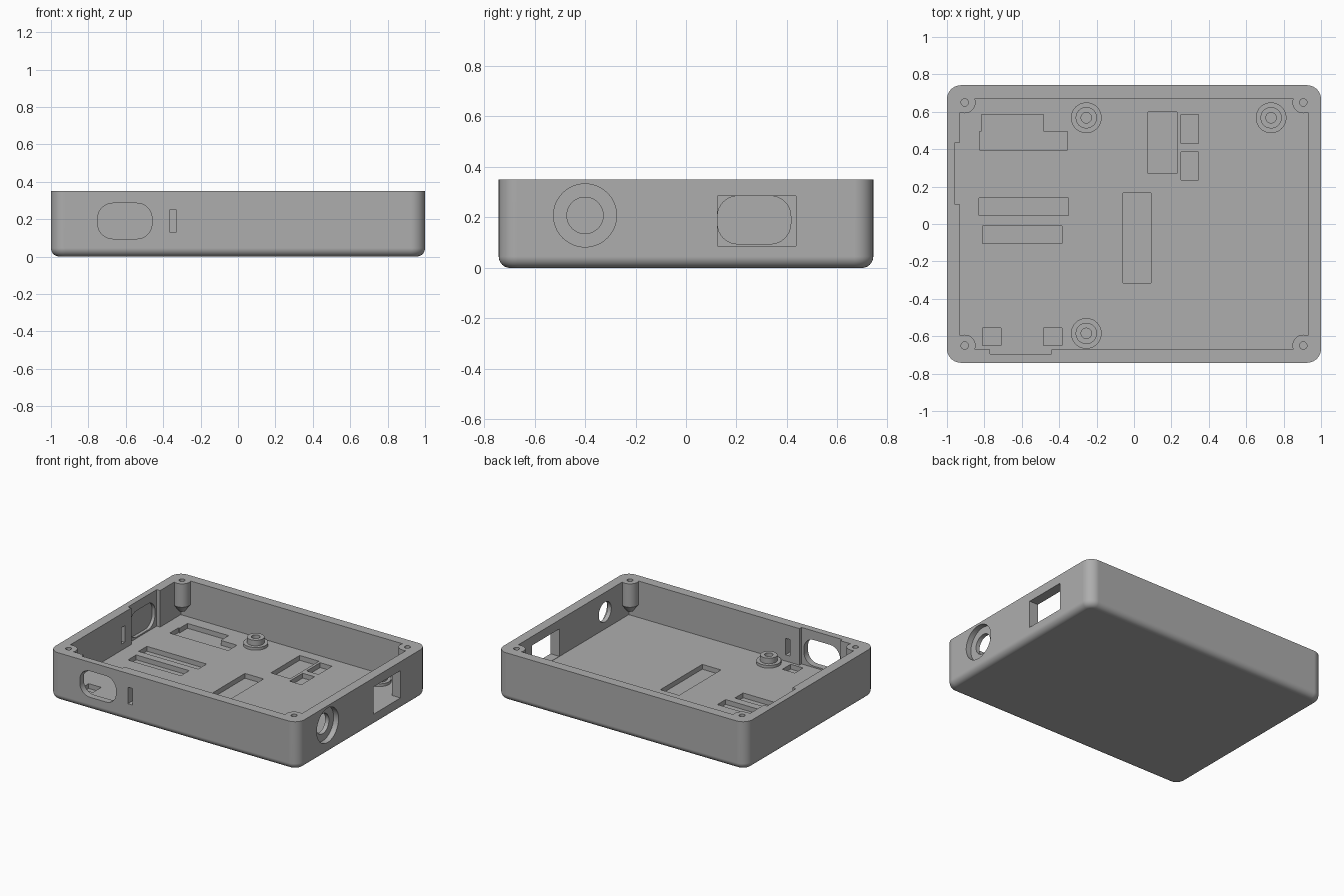
import bpy, bmesh, math
from mathutils import Matrix, Vector

if "Cube" in bpy.data.objects:
    bpy.data.objects.remove(bpy.data.objects["Cube"], do_unlink=True)

TOP, FLOOR, RECESS = 0.35, 0.085, 0.05
HALF_X, HALF_Y, WALL = 1.0, 0.742, 0.07
IN_X, IN_Y = HALF_X - WALL, HALF_Y - WALL

grey = bpy.data.materials.new("plain_grey")
grey.use_nodes = True
colour = (0.42, 0.42, 0.42, 1)
grey.diffuse_color = colour
grey.node_tree.nodes["Principled BSDF"].inputs["Base Color"].default_value = colour


def finish(name, bm):
    bmesh.ops.recalc_face_normals(bm, faces=bm.faces)
    mesh = bpy.data.meshes.new(name)
    bm.to_mesh(mesh)
    bm.free()
    mesh.materials.append(grey)
    ob = bpy.data.objects.new(name, mesh)
    bpy.context.collection.objects.link(ob)
    return ob


def box_bm(x0, x1, y0, y1, z0, z1):
    bm = bmesh.new()
    size = (x1 - x0, y1 - y0, z1 - z0)
    mid = ((x0 + x1) / 2, (y0 + y1) / 2, (z0 + z1) / 2)
    bmesh.ops.create_cube(bm, size=1, matrix=Matrix.Translation(mid) @ Matrix.Diagonal((*size, 1)))
    return bm


def round_edges(bm, axis, radius, segments=8):
    """Round every edge that runs along one axis."""
    edges = [e for e in bm.edges
             if abs((e.verts[0].co - e.verts[1].co).normalized()[axis]) > 0.99]
    bmesh.ops.bevel(bm, geom=edges, offset=radius, segments=segments, profile=0.5, affect='EDGES')


def box(name, *bounds, axis=None, radius=0.0):
    bm = box_bm(*bounds)
    if axis is not None:
        round_edges(bm, axis, radius)
    return finish(name, bm)


def lathe(name, profile, place, steps=40):
    """Revolve (radius, height) points about the local z axis."""
    bm = bmesh.new()
    verts = [bm.verts.new((r, 0, z)) for r, z in profile]
    edges = [bm.edges.new(pair) for pair in zip(verts, verts[1:])]
    bmesh.ops.spin(bm, geom=verts + edges, cent=(0, 0, 0), axis=(0, 0, 1),
                   angle=math.tau, steps=steps)
    bmesh.ops.remove_doubles(bm, verts=bm.verts, dist=0.0001)
    bmesh.ops.transform(bm, matrix=place, verts=bm.verts)
    return finish(name, bm)


def carve(target, cutter):
    mod = target.modifiers.new("cut", 'BOOLEAN')
    mod.operation, mod.solver, mod.object = 'DIFFERENCE', 'EXACT', cutter
    bpy.context.view_layer.objects.active = target
    bpy.ops.object.modifier_apply(modifier=mod.name)
    bpy.data.objects.remove(cutter, do_unlink=True)


def smooth(ob):
    bpy.ops.object.select_all(action='DESELECT')
    ob.select_set(True)
    bpy.context.view_layer.objects.active = ob
    bpy.ops.object.shade_smooth_by_angle(angle=math.radians(30))
    mod = ob.modifiers.new("flat_normals", 'WEIGHTED_NORMAL')
    mod.keep_sharp = True


# Outer shell with rounded corners and a rounded bottom edge
bm = box_bm(-HALF_X, HALF_X, -HALF_Y, HALF_Y, 0, TOP)
round_edges(bm, 2, 0.075, 10)
bottom = [e for e in bm.edges if all(v.co.z < 0.001 for v in e.verts)]
bmesh.ops.bevel(bm, geom=bottom, offset=0.045, segments=8, profile=0.5, affect='EDGES')
shell = finish("enclosure_shell", bm)

# Cavity, leaving a hanging screw boss in each corner
corners = [(sx * 0.905, sy * 0.65) for sx in (-1, 1) for sy in (-1, 1)]
cavity = box("cavity", -IN_X, IN_X, -IN_Y, IN_Y, FLOOR, 0.45)
boss = [(0, 0.13), (0.02, 0.13), (0.058, 0.18), (0.058, 0.5), (0, 0.5)]
for x, y in corners:
    carve(cavity, lathe("boss", boss, Matrix.Translation((x, y, 0))))
carve(shell, cavity)

# Screw holes in the bosses
for x, y in corners:
    pilot = [(0, 0.2), (0.02, 0.2), (0.02, 0.4), (0, 0.4)]
    carve(shell, lathe("pilot_hole", pilot, Matrix.Translation((x, y, 0)), 24))

# Thinned wall areas behind the two plug openings
carve(shell, box("front_relief", -0.77, -0.44, -0.695, -0.6, FLOOR, 0.45))
carve(shell, box("side_relief", -0.957, -0.9, 0.105, 0.435, FLOOR, 0.45))

# Front plug opening and slot pass through; the side pair stop inside the wall
carve(shell, box("front_port", -0.75, -0.46, -0.8, -0.62, 0.095, 0.285, axis=1, radius=0.08))
carve(shell, box("front_slot", -0.365, -0.328, -0.8, -0.62, 0.13, 0.25))
carve(shell, box("side_port", -0.98, -0.9, 0.125, 0.415, 0.095, 0.285, axis=0, radius=0.08))
carve(shell, box("side_slot", -0.98, -0.9, -0.007, 0.03, 0.13, 0.25))

# Rectangular opening and counterbored round hole in the other side
carve(shell, box("square_port", 0.9, 1.1, 0.125, 0.435, FLOOR + 0.002, 0.285))
jack = [(0, -0.1), (0.072, -0.1), (0.072, -0.04), (0.125, -0.04), (0.125, 0.1), (0, 0.1)]
carve(shell, lathe("jack_hole", jack,
                   Matrix.Translation((HALF_X, -0.4, 0.208)) @ Matrix.Rotation(math.pi / 2, 4, 'Y'), 48))

# Shallow component recesses in the floor: x range, y range
recesses = [
    (-0.825, -0.355, 0.395, 0.495), (-0.815, -0.485, 0.45, 0.585),
    (-0.83, -0.35, 0.045, 0.14), (-0.81, -0.385, -0.105, -0.01),
    (-0.81, -0.71, -0.65, -0.555), (-0.485, -0.385, -0.65, -0.555),
    (-0.06, 0.09, -0.315, 0.165), (0.075, 0.23, 0.27, 0.6),
    (0.25, 0.345, 0.43, 0.585), (0.25, 0.345, 0.235, 0.385),
]
for bounds in recesses:
    carve(shell, box("recess", *bounds, RECESS, 0.12))
smooth(shell)

# Stepped board standoffs with a screw hole
standoff = [(0, 0.095), (0.028, 0.095), (0.028, 0.145), (0.057, 0.145), (0.057, 0.105),
            (0.082, 0.105), (0.082, FLOOR - 0.01), (0, FLOOR - 0.01)]
for label, x, y in (("back_right", -0.255, 0.568), ("back_left", 0.733, 0.568),
                    ("front_right", -0.255, -0.585)):
    smooth(lathe("standoff_" + label, standoff, Matrix.Translation((x, y, 0))))
